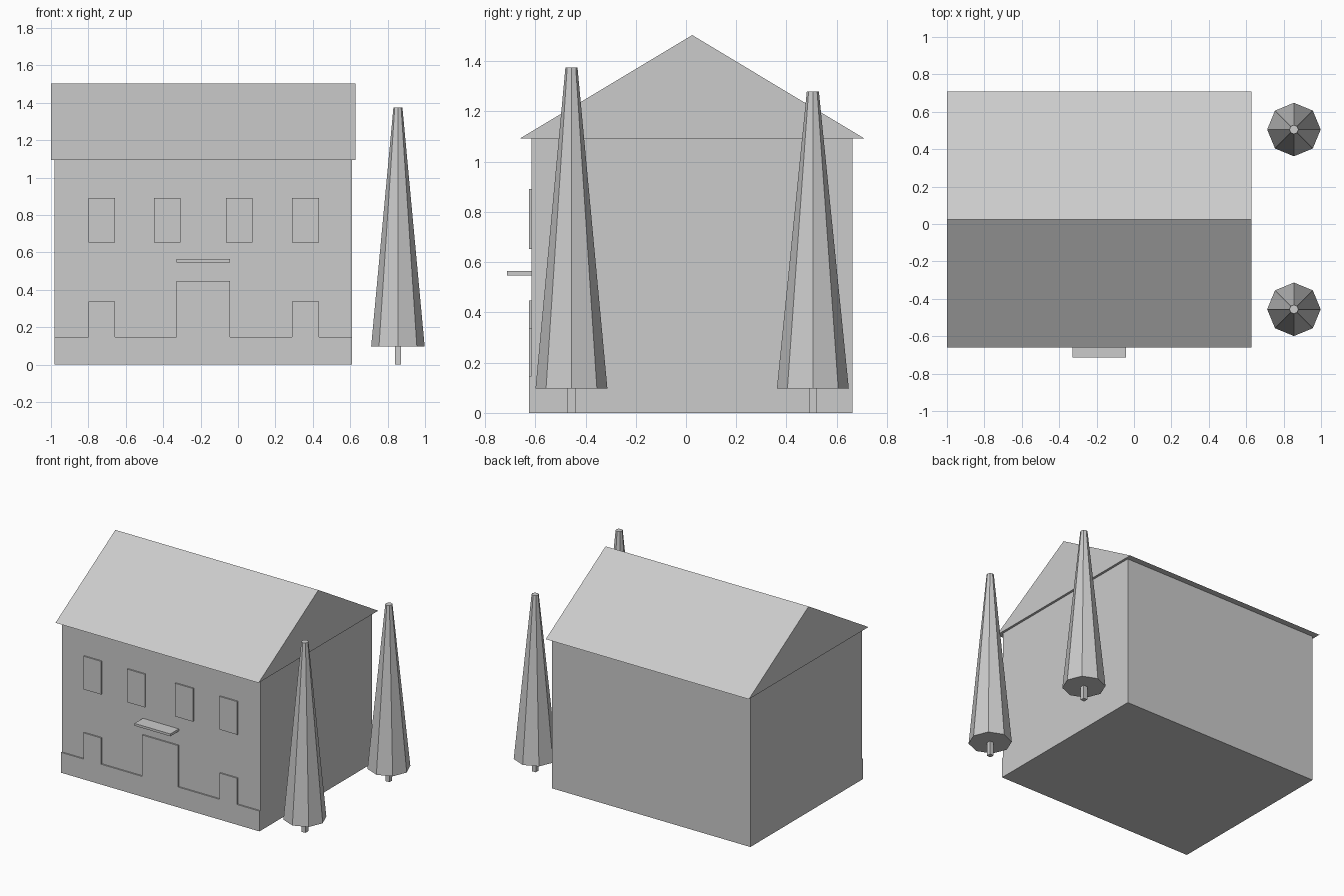
import bpy, math

if "Cube" in bpy.data.objects:
    bpy.data.objects.remove(bpy.data.objects["Cube"])

grey = bpy.data.materials.new("plain grey")
grey.diffuse_color = (0.6, 0.6, 0.6, 1)
grey.use_nodes = True
grey.node_tree.nodes["Principled BSDF"].inputs["Base Color"].default_value = grey.diffuse_color

WALL, FACE = -0.616, -0.626      # front wall plane, front of raised plates


def make(name, verts, faces):
    me = bpy.data.meshes.new(name)
    me.from_pydata(verts, [], faces)
    me.materials.append(grey)
    ob = bpy.data.objects.new(name, me)
    bpy.context.collection.objects.link(ob)
    return ob


def prism(name, profile, a, b, point):
    """Extrude a 2D profile from a to b; point(u, v, w) gives the 3D position."""
    n = len(profile)
    verts = [point(u, v, w) for w in (a, b) for u, v in profile]
    faces = [tuple(reversed(range(n))), tuple(range(n, 2 * n))]
    faces += [(i, (i + 1) % n, n + (i + 1) % n, n + i) for i in range(n)]
    return make(name, verts, faces)


def box(name, x0, x1, y0, y1, z0, z1):
    return prism(name, [(x0, y0), (x1, y0), (x1, y1), (x0, y1)], z0, z1,
                 lambda u, v, w: (u, v, w))


# House body and gabled roof
box("house_walls", -0.98, 0.61, WALL, 0.663, 0, 1.093)
prism("roof", [(-0.66, 1.093), (0.709, 1.093), (0.025, 1.504)], -1.0, 0.627,
      lambda u, v, w: (w, u, v))

# Upper windows
for x in (-0.80, -0.45, -0.065, 0.29):
    box("upper_window", x, x + 0.142, FACE, WALL, 0.652, 0.892)

# Plinth in one outline with the lower windows and the door
outline = [(-0.98, 0), (0.61, 0), (0.61, 0.147)]
for x0, x1, top in ((0.29, 0.432, 0.337), (-0.33, -0.043, 0.447), (-0.80, -0.658, 0.337)):
    outline += [(x1, 0.147), (x1, top), (x0, top), (x0, 0.147)]
outline.append((-0.98, 0.147))
prism("plinth_door_and_windows", outline, -FACE, -WALL + 0.0,
      lambda u, v, w: (u, -w, v)).data.flip_normals()

# Porch canopy
box("door_canopy", -0.33, -0.043, -0.713, WALL, 0.547, 0.564)

# Trees: tapered eight-sided crown on a square trunk
for y, top in ((-0.456, 1.376), (0.505, 1.28)):
    ring = [(math.cos(i * math.pi / 4), math.sin(i * math.pi / 4)) for i in range(8)]
    crown = prism("tree_crown", ring, 0.098, top,
                  lambda u, v, w: (0.855 + u * (0.143 if w < 0.5 else 0.024),
                                   y + v * (0.143 if w < 0.5 else 0.024), w))
    box("tree_trunk", 0.839, 0.871, y - 0.016, y + 0.016, 0, 0.098)

# Make all normals face outward
import bmesh
for ob in bpy.context.collection.objects:
    bm = bmesh.new()
    bm.from_mesh(ob.data)
    bmesh.ops.recalc_face_normals(bm, faces=bm.faces)
    bm.to_mesh(ob.data)
    bm.free()
